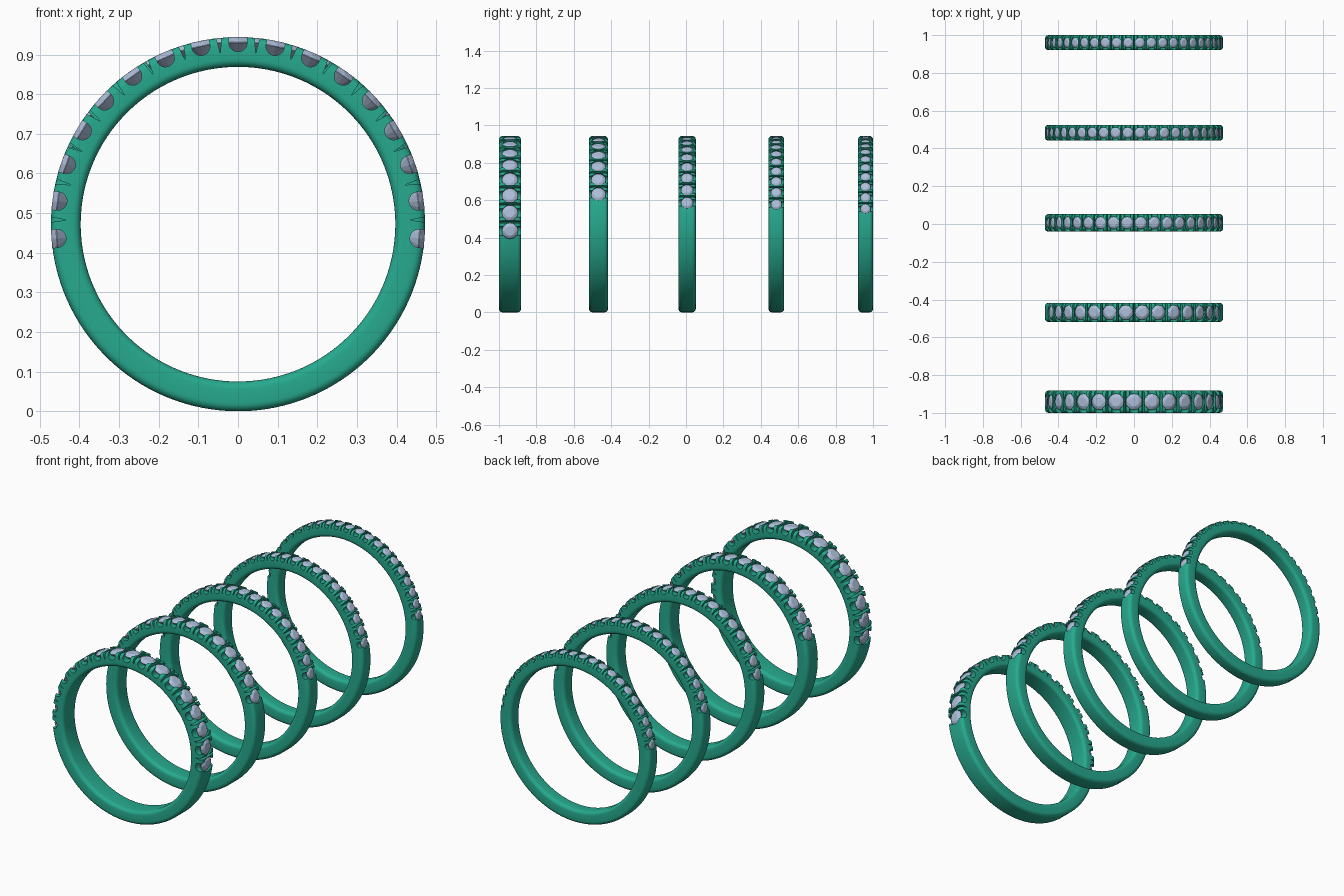
import bpy, bmesh
from math import sin, cos, pi, radians, sqrt
from mathutils import Vector, Matrix

if "Cube" in bpy.data.objects:
    bpy.data.objects.remove(bpy.data.objects["Cube"])

CZ, R_OUT, R_IN = 0.472, 0.472, 0.397


def material(name, rgb):
    m = bpy.data.materials.new(name)
    m.diffuse_color = (*rgb, 1)
    m.use_nodes = True
    m.node_tree.nodes["Principled BSDF"].inputs["Base Color"].default_value = m.diffuse_color
    return m


METAL = material("green_metal", (0.02, 0.40, 0.27))
STONE = material("pale_stone", (0.42, 0.52, 0.70))


def make_object(name, bm, mat=None):
    bmesh.ops.recalc_face_normals(bm, faces=bm.faces)
    me = bpy.data.meshes.new(name)
    bm.to_mesh(me)
    bm.free()
    ob = bpy.data.objects.new(name, me)
    bpy.context.collection.objects.link(ob)
    if mat:
        me.materials.append(mat)
    return ob


def place(y, angle):
    """Local frame on the ring: x tangent, y along the finger, z outward from the axis."""
    return Matrix.Translation((0, y, CZ)) @ Matrix.Rotation(angle, 4, 'Y')


def add_hull(bm, pts, mat):
    verts = [bm.verts.new(mat @ Vector(p)) for p in pts]
    bmesh.ops.convex_hull(bm, input=verts)


def circle(r, z, n, phase=0.0):
    return [(r * cos(2 * pi * (i + phase) / n), r * sin(2 * pi * (i + phase) / n), z)
            for i in range(n)]


def add_prism(bm, outline, half, mat):
    """Extrude an (x, z) outline along y."""
    a = [bm.verts.new(mat @ Vector((x, -half, z))) for x, z in outline]
    b = [bm.verts.new(mat @ Vector((x, half, z))) for x, z in outline]
    n = len(a)
    bm.faces.new(a)
    bm.faces.new(b[::-1])
    for i in range(n):
        j = (i + 1) % n
        bm.faces.new((a[i], b[i], b[j], a[j]))


def make_band(name, y, width):
    # rounded rectangular section swept round the axis
    c, section = 0.02, []
    mid, hr, hy = (R_OUT + R_IN) / 2, (R_OUT - R_IN) / 2 - c, width / 2 - c
    for k, (sr, sy) in enumerate(((1, 1), (-1, 1), (-1, -1), (1, -1))):
        for i in range(6):
            t = k * pi / 2 + i * pi / 10
            section.append((mid + sr * hr + c * cos(t), sy * hy + c * sin(t)))
    bm, seg, m = bmesh.new(), 144, len(section)
    loops = []
    for s in range(seg):
        a = 2 * pi * (s + 0.37) / seg
        loops.append([bm.verts.new((r * sin(a), y + v, CZ + r * cos(a))) for r, v in section])
    for s in range(seg):
        p, q = loops[s], loops[(s + 1) % seg]
        for i in range(m):
            j = (i + 1) % m
            bm.faces.new((p[i], p[j], q[j], q[i]))
    return make_object(name, bm, METAL)


def make_ring(label, y, width, count, last_angle, g):
    step = radians(2 * last_angle / (count - 1))
    angles = [(i - (count - 1) / 2) * step for i in range(count)]
    girdle = R_OUT - 0.31 * g
    band = make_band(label + "_band", y, width)
    gems, seats, scallops, splits = (bmesh.new() for _ in range(4))
    # side scallop outline, and split between neighbouring claws
    u = 0.53 * g
    u_shape = [(u * cos(pi + pi * i / 12), girdle + u * sin(pi + pi * i / 12)) for i in range(13)]
    u_shape += [(u, R_OUT + 0.02), (-u, R_OUT + 0.02)]
    v_shape = [(-0.16 * g, R_OUT + 0.003), (0, R_OUT - 0.9 * g), (0.16 * g, R_OUT + 0.003)]
    for a in angles:
        mat = place(y, a)
        # brilliant-cut stone
        add_hull(gems, circle(0.58 * g, R_OUT, 8, 0.5) + circle(0.83 * g, girdle + 0.18 * g, 8)
                 + circle(g, girdle + 0.02 * g, 16) + circle(g, girdle - 0.02 * g, 16)
                 + [(0, 0, girdle - 0.85 * g)], mat)
        s = 0.97 * g
        add_hull(seats, circle(s, R_OUT + 0.01, 24) + circle(s, girdle, 24)
                 + [(0, 0, girdle - 0.8 * g)], mat)
        add_prism(scallops, u_shape, width, mat)
    for a in angles[:-1]:
        add_prism(splits, v_shape, width, place(y, a + step / 2))
    make_object(label + "_stones", gems, STONE)
    cutters = [make_object(label + "_cutter", b) for b in (seats, scallops, splits)]
    for c in cutters:
        c.hide_render = True
        mod = band.modifiers.new("cut", 'BOOLEAN')
        mod.operation, mod.solver, mod.object = 'DIFFERENCE', 'EXACT', c
    # bake the cuts and discard the cutters
    dg = bpy.context.evaluated_depsgraph_get()
    baked = bpy.data.meshes.new_from_object(band.evaluated_get(dg))
    band.modifiers.clear()
    band.data = baked
    baked.materials.clear()
    baked.materials.append(METAL)
    for c in cutters:
        bpy.data.objects.remove(c)
    bpy.ops.object.select_all(action='DESELECT')
    band.select_set(True)
    bpy.context.view_layer.objects.active = band
    bpy.ops.object.shade_smooth_by_angle(angle=radians(32))


# label, y centre, width, stone count, angle of last stone from top, stone radius
RINGS = [("widest_ring", -0.941, 0.118, 17, 94.5, 0.0435),
         ("wide_ring", -0.468, 0.102, 14, 70, 0.0395),
         ("middle_ring", 0.006, 0.093, 18, 76, 0.0330),
         ("narrow_ring", 0.483, 0.084, 20, 77, 0.0295),
         ("narrowest_ring", 0.960, 0.080, 22, 80, 0.0275)]
for spec in RINGS:
    make_ring(*spec)
